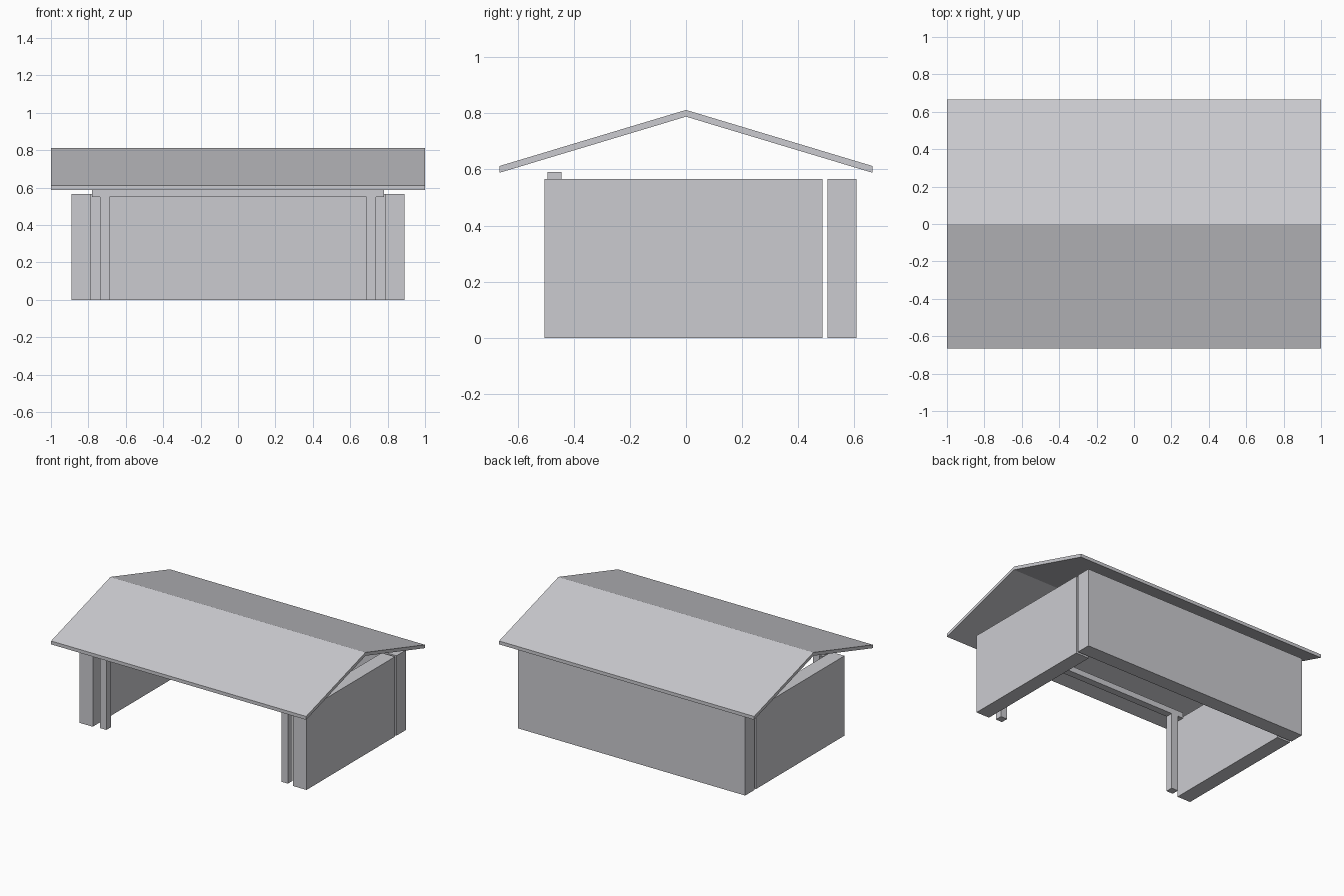
import bpy
import bmesh

cube = bpy.data.objects.get("Cube")
if cube:
    bpy.data.objects.remove(cube, do_unlink=True)

# Single plain grey for the whole shelter
grey = bpy.data.materials.new("light_grey")
grey.use_nodes = True
colour = (0.60, 0.60, 0.63, 1)
grey.diffuse_color = colour
grey.node_tree.nodes["Principled BSDF"].inputs["Base Color"].default_value = colour


def extrude_profile(name, profile, x0, x1):
    """Extrude a closed (y, z) profile along x."""
    bm = bmesh.new()
    face = bm.faces.new([bm.verts.new((x0, y, z)) for y, z in profile])
    result = bmesh.ops.extrude_face_region(bm, geom=[face])
    moved = [v for v in result["geom"] if isinstance(v, bmesh.types.BMVert)]
    bmesh.ops.translate(bm, verts=moved, vec=(x1 - x0, 0, 0))
    bmesh.ops.recalc_face_normals(bm, faces=bm.faces)
    mesh = bpy.data.meshes.new(name)
    bm.to_mesh(mesh)
    bm.free()
    mesh.materials.append(grey)
    obj = bpy.data.objects.new(name, mesh)
    bpy.context.collection.objects.link(obj)
    return obj


def box(name, x, y, z):
    profile = [(y[0], z[0]), (y[1], z[0]), (y[1], z[1]), (y[0], z[1])]
    return extrude_profile(name, profile, *x)


wall_z = (0, 0.566)
beam_y = (-0.494, -0.443)

# Walls: one at the back, one on each side with a narrow gap between
box("back_wall", (-0.89, 0.89), (0.504, 0.608), wall_z)
for side, s in (("left", 1), ("right", -1)):
    box(side + "_wall", sorted((s * 0.786, s * 0.89)), (-0.504, 0.487), wall_z)
    box(side + "_front_post", sorted((s * 0.686, s * 0.737)), beam_y, (0, 0.55))

# Beam resting on the two front posts
box("front_beam", (-0.78, 0.78), beam_y, (0.55, 0.59))

# Gable roof with plumb-cut eaves
eave, eave_z, ridge_z, drop = 0.665, 0.612, 0.812, 0.024
roof_profile = [(-eave, eave_z), (0, ridge_z), (eave, eave_z),
                (eave, eave_z - drop), (0, ridge_z - drop), (-eave, eave_z - drop)]
extrude_profile("gable_roof", roof_profile, -1, 1)
